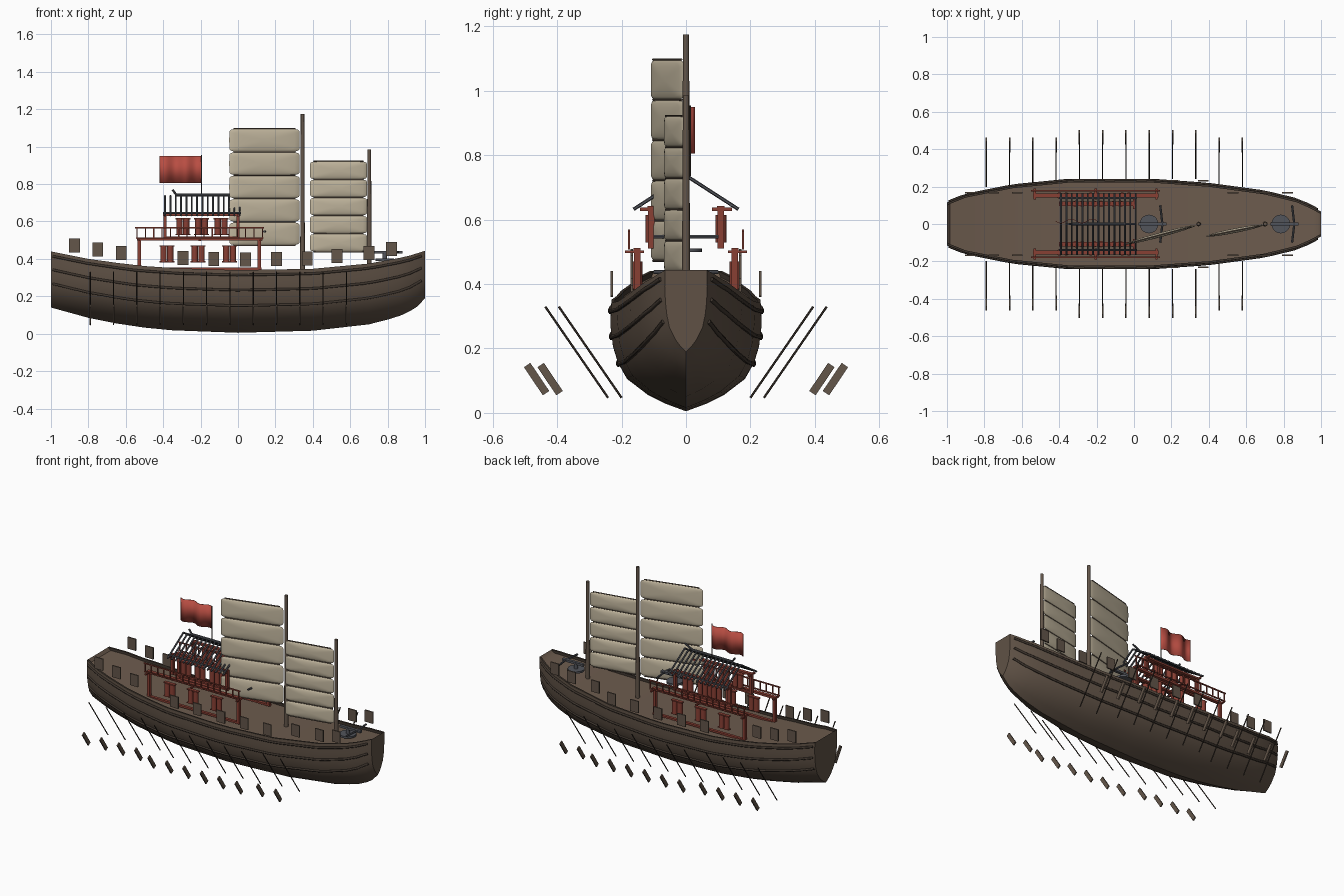
import bpy, bmesh, math
from mathutils import Vector

if "Cube" in bpy.data.objects:
    bpy.data.objects.remove(bpy.data.objects["Cube"])

def mat(name, c):
    m = bpy.data.materials.new(name)
    m.diffuse_color = (*c, 1)
    m.use_nodes = True
    m.node_tree.nodes["Principled BSDF"].inputs["Base Color"].default_value = m.diffuse_color
    return m

HULL = mat("hull brown", (.115, .083, .06))
DECK = mat("deck brown", (.15, .105, .075))
DARK = mat("dark timber", (.05, .037, .028))
WOOD = mat("mast wood", (.125, .092, .068))
SAIL = mat("sail canvas", (.55, .48, .35))
RED = mat("painted red", (.25, .05, .034))
FLAG = mat("flag red", (.48, .075, .055))
GREY = mat("iron grey", (.085, .09, .105))

def finish(name, bm, mats, smooth=False):
    me = bpy.data.meshes.new(name)
    bmesh.ops.recalc_face_normals(bm, faces=bm.faces)
    bm.to_mesh(me)
    bm.free()
    for m in mats:
        me.materials.append(m)
    ob = bpy.data.objects.new(name, me)
    bpy.context.collection.objects.link(ob)
    if smooth:
        bpy.ops.object.select_all(action='DESELECT')
        ob.select_set(True)
        bpy.context.view_layer.objects.active = ob
        bpy.ops.object.shade_smooth_by_angle(angle=math.radians(40))
    return ob

def box(bm, c, s):
    vs = bmesh.ops.create_cube(bm, size=1)["verts"]
    for v in vs:
        v.co = Vector((v.co.x * s[0] + c[0], v.co.y * s[1] + c[1], v.co.z * s[2] + c[2]))

def rod(bm, a, b, r, n=8, r2=None):
    a, b = Vector(a), Vector(b)
    d = b - a
    vs = bmesh.ops.create_cone(bm, cap_ends=True, segments=n, radius1=r,
                               radius2=r if r2 is None else r2, depth=d.length)["verts"]
    q = Vector((0, 0, 1)).rotation_difference(d)
    for v in vs:
        v.co = q @ v.co + (a + b) / 2

def lerp(tab, x):
    for (x0, y0), (x1, y1) in zip(tab, tab[1:]):
        if x <= x1:
            return y0 + (y1 - y0) * (x - x0) / (x1 - x0)
    return tab[-1][1]

# hull lines: half width, gunwale height, keel height and section shape
WIDTH = [(-1, .115), (-.9, .155), (-.65, .205), (-.35, .235), (.1, .235), (.4, .213),
         (.7, .172), (.87, .13), (.95, .095), (1, .066)]
TOP = [(-1, .44), (-.8, .4), (-.55, .365), (-.3, .348), (0, .34), (.4, .347), (.7, .375), (.9, .412), (1, .443)]
KEEL = [(-1, .14), (-.8, .085), (-.6, .045), (-.4, .02), (0, .005), (.4, .016), (.7, .05),
        (.85, .088), (.95, .135), (1, .19)]
SHAPE = [(0, 0), (.07, .27), (.15, .5), (.3, .78), (.45, .9), (.6, .965), (.8, 1), (1, .985)]

def hull_pt(x, s, side=1, out=0.0):
    k, t = lerp(KEEL, x), lerp(TOP, x)
    return (x, side * (lerp(WIDTH, x) * lerp(SHAPE, s) + out), k + (t - k) * s)

# hull with low bulwark and recessed deck
stations = [-1, -.985, -.9, -.8, -.65, -.5, -.35, -.2, 0, .1, .25, .4, .55, .7, .8, .87, .92, .96, .985, 1]
levels = [s for s, _ in SHAPE]
bm = bmesh.new()
rings = []
for x in stations:
    pts = [hull_pt(x, s, -1) for s in reversed(levels)] + [hull_pt(x, s) for s in levels[1:]]
    w, t = lerp(WIDTH, x) - .014, lerp(TOP, x)
    d = t if abs(x) == 1 else t - .016
    pts += [(x, w, t), (x, w, d), (x, -w, d), (x, -w, t)]
    rings.append([bm.verts.new(p) for p in pts])
n = len(rings[0])
for a, b in zip(rings, rings[1:]):
    for i in range(n):
        f = bm.faces.new((a[i], a[(i + 1) % n], b[(i + 1) % n], b[i]))
        f.material_index = 1 if i == n - 3 else 2 if i >= n - 5 else 0
for r in (rings[0], rings[-1]):
    bm.faces.new(r[:n - 4])
finish("hull", bm, [HULL, DECK, DARK], True)

# rubbing strakes along the hull sides
for s in (.43, .68, .92):
    for side in (-1, 1):
        cu = bpy.data.curves.new("hull_strake", 'CURVE')
        cu.dimensions = '3D'
        cu.bevel_depth, cu.bevel_resolution, cu.use_fill_caps = .007, 1, True
        sp = cu.splines.new('POLY')
        xs = [-.99 + i * 1.97 / 32 for i in range(33)]
        sp.points.add(len(xs) - 1)
        for p, x in zip(sp.points, xs):
            p.co = (*hull_pt(x, s, side, .002), 1)
        cu.materials.append(DARK)
        bpy.context.collection.objects.link(bpy.data.objects.new("hull_strake", cu))

# oars: sloping shafts with separate blades; the middle ones sit further out
shafts, blades = bmesh.new(), bmesh.new()
for i in range(12):
    x = -.79 + i * .1245
    o = .042 if 4 <= i <= 9 else 0
    for side in (-1, 1):
        rod(shafts, (x, side * (.2 + o), .047), (x, side * (.395 + o), .33), .0035, 6)
        u, v = Vector((0, side * .56, .83)), Vector((0, side * .83, -.56))
        c = Vector((x, side * (.422 + o), .105))
        vs = bmesh.ops.create_cube(blades, size=1)["verts"]
        for p in vs:
            p.co = c + u * p.co.z * .105 + v * p.co.y * .024 + Vector((p.co.x * .008, 0, 0))
finish("oar_shafts", shafts, [DARK])
finish("oar_blades", blades, [WOOD])

# square shields along both gunwales
bm = bmesh.new()
for x in (-.875, -.75, -.624, -.294, -.13, .04, .206, .37, .53, .7, .82):
    y = .23 if -.5 < x < .5 else .168
    for side in (-1, 1):
        box(bm, (x, side * y, lerp(TOP, x) + .056), (.058, .008, .075))
finish("shields", bm, [WOOD])

# masts
for name, x, z0, z1 in (("main_mast", .345, .32, 1.175), ("fore_mast", .702, .35, .985)):
    bm = bmesh.new()
    rod(bm, (x, 0, z0), (x, 0, z1), .013, 12, .0095)
    finish(name, bm, [WOOD], True)

# battened sails made of stacked pillow panels
def sail(name, a, b, z0, z1, count):
    a, b = Vector((*a, 0)), Vector((*b, 0))
    along = (b - a).normalized()
    nrm = Vector((along.y, -along.x, 0))
    hw, step = (b - a).length / 2, (z1 - z0) / count
    bm, bat = bmesh.new(), bmesh.new()
    N = 32
    power = lambda t, e: math.copysign(abs(t) ** e, t)
    for k in range(count):
        c = (a + b) / 2 + Vector((0, 0, z0 + step * (k + .5)))
        def point(r, q, d):
            ex = .2 + .8 * (1 - r) * .5
            u, v = r * power(math.cos(q), ex), r * power(math.sin(q), ex)
            return c + along * u * hw + Vector((0, 0, v * step * .49)) + nrm * d
        for sgn in (-1, 1):
            prev = None
            for r in (1, .96, .85, .65, .4, .15):
                d = sgn * .012 * math.sqrt(max(0, 1 - r * r))
                ring = [bm.verts.new(point(r, 2 * math.pi * i / N, d)) for i in range(N)]
                if prev:
                    for i in range(N):
                        bm.faces.new((prev[i], prev[(i + 1) % N], ring[(i + 1) % N], ring[i]))
                prev = ring
            bm.faces.new(prev)
    for k in range(count + 1):
        z = Vector((0, 0, z0 + step * k))
        rod(bat, a.lerp(b, .06) + z, a.lerp(b, .94) + z, .0035, 6)
    bmesh.ops.remove_doubles(bm, verts=bm.verts, dist=.0001)
    finish(name, bm, [SAIL], True)
    finish(name + "_battens", bat, [WOOD])

sail("main_sail", (-.047, -.108), (.33, -.008), .472, 1.097, 5)
sail("fore_sail", (.385, -.066), (.69, -.006), .438, .922, 5)

# open timber cabin in two storeys, railings and shutters on both sides
frame, rail, shut = bmesh.new(), bmesh.new(), bmesh.new()
for s in (-1, 1):
    y = s * .152
    for x in (-.527, .113):
        box(frame, (x, y, .425), (.018, .02, .16))
    box(frame, (-.205, y, .505), (.67, .022, .014))
    box(frame, (-.205, y, .347), (.66, .018, .012))
    for x in (-.53, -.205, .12):
        box(frame, (x, s * .16, .5), (.012, .06, .008))
    for i in range(16):
        x = -.54 + i * .0447
        box(rail, (x, s * .177, .537), (.006, .006, .06))
    box(rail, (-.205, s * .177, .566), (.69, .007, .007))
    box(rail, (-.205, s * .177, .512), (.68, .007, .007))
    y = s * .108
    for x in (-.39, 0):
        box(frame, (x, y, .573), (.018, .02, .125))
    box(frame, (-.195, y, .636), (.41, .022, .012))
    box(frame, (-.195, y, .515), (.4, .016, .01))
    box(frame, (-.39, s * .112, .632), (.012, .062, .01))
    box(frame, (0, s * .112, .632), (.012, .062, .01))
    for yy, z, h, xs in ((.152, .427, .085, (-.38, -.213, -.045)), (.108, .572, .085, (-.295, -.195, -.09))):
        for x in xs:
            for dx in (-.018, .018):
                rod(shut, (x + dx, s * yy, z - h / 2), (x + dx, s * yy, z + h / 2), .017, 12)
            box(frame, (x, s * yy, z + h / 2), (.08, .02, .006))
            box(frame, (x, s * yy, z - h / 2), (.08, .02, .006))
finish("cabin_frame", frame, [RED])
finish("cabin_railing", rail, [RED])
finish("cabin_shutters", shut, [RED], True)

# open rafter roof with ridge and upturned ends
bm = bmesh.new()
for i in range(15):
    x = -.39 + i * .0285
    for s in (-1, 1):
        rod(bm, (x, 0, .737), (x, s * .163, .632), .0055, 6)
rod(bm, (-.33, 0, .742), (-.05, 0, .742), .008)
rod(bm, (-.35, 0, .77), (-.33, 0, .742), .006)
rod(bm, (.01, 0, .77), (-.05, 0, .742), .006)
for s in (-1, 1):
    rod(bm, (-.4, s * .14, .645), (.015, s * .14, .645), .005, 6)
finish("roof_rafters", bm, [GREY])

# bolt throwers: round base, stock and cross bow
for name, x, z in (("deck_bolt_thrower", .08, .505), ("bow_bolt_thrower", .785, .395)):
    bm = bmesh.new()
    rod(bm, (x, 0, z - .006), (x, 0, z + .006), .05, 20)
    rod(bm, (x, 0, z), (x, 0, z + .04), .012, 10)
    box(bm, (x + .02, 0, z + .04), (.15, .018, .014))
    for s in (-1, 1):
        rod(bm, (x + .072, 0, z + .042), (x + .06, s * .1, z + .042), .006, 8)
    finish(name, bm, [GREY], True)

# flag pole and rippling flag
bm = bmesh.new()
rod(bm, (-.195, .012, .735), (-.195, .012, .955), .0035, 8)
finish("flag_pole", bm, [DARK])
bm = bmesh.new()
cols = []
for i in range(25):
    x = -.195 - i * .225 / 24
    y = .014 + .011 * math.sin(i / 24 * 4 * math.pi)
    cols.append([bm.verts.new((x, y, z)) for z in (.805, .95)])
for a, b in zip(cols, cols[1:]):
    bm.faces.new((a[0], a[1], b[1], b[0]))
ob = finish("flag", bm, [FLAG], True)
ob.modifiers.new("thickness", 'SOLIDIFY').thickness = .003
